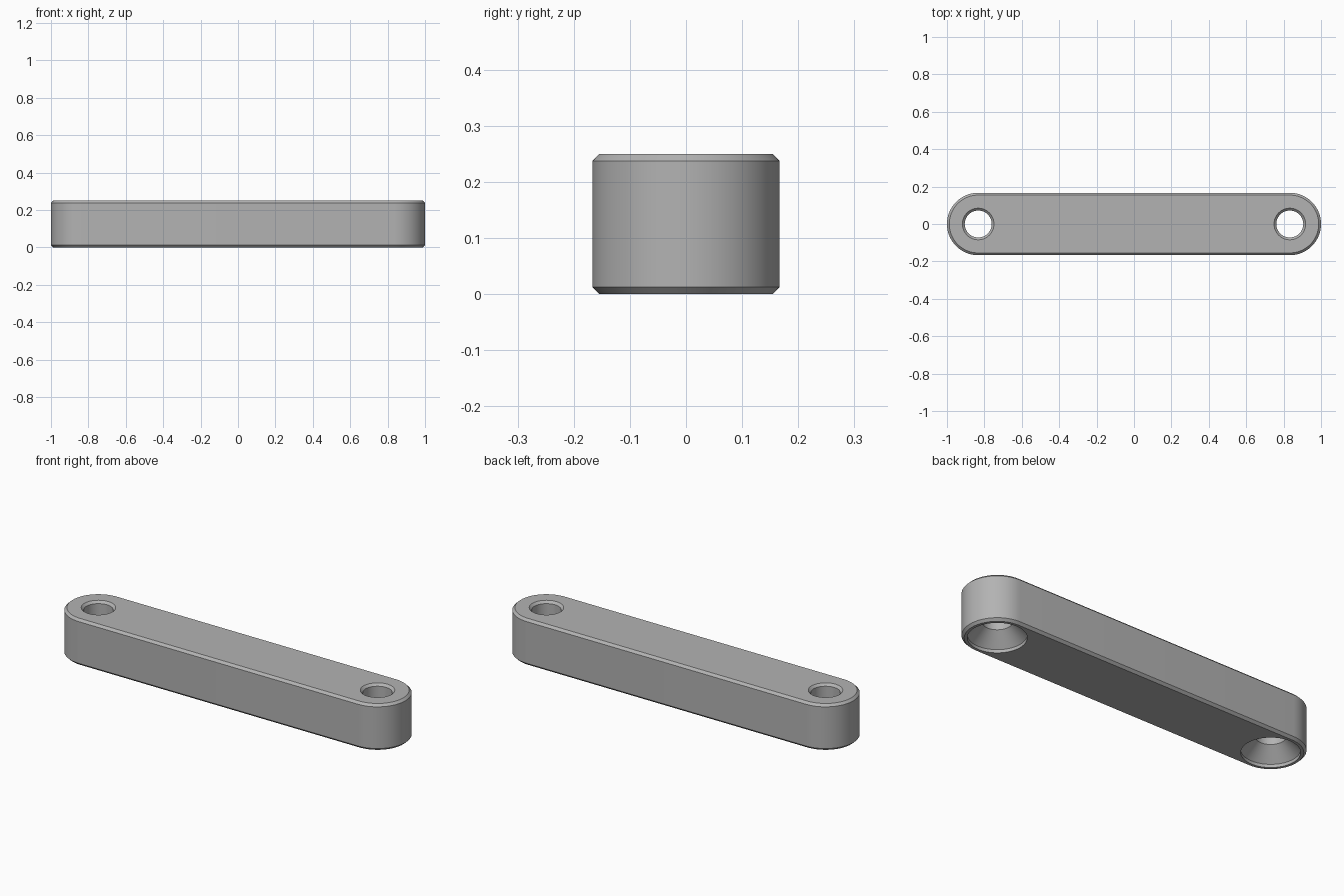
import bpy, bmesh, math

cube = bpy.data.objects.get("Cube")
if cube:
    bpy.data.objects.remove(cube)

HEIGHT, RADIUS, CENTRE, CHAMFER = 0.25, 0.167, 0.833, 0.0125
HOLE = 0.072

grey = bpy.data.materials.new("plain_grey")
grey.use_nodes = True
colour = (0.45, 0.45, 0.45, 1)
grey.diffuse_color = colour
grey.node_tree.nodes["Principled BSDF"].inputs["Base Color"].default_value = colour


def stadium(r, steps=32):
    """Outline of a bar with round ends."""
    pts = []
    for side, start in ((1, -math.pi / 2), (-1, math.pi / 2)):
        for i in range(steps + 1):
            a = start + math.pi * i / steps
            pts.append((side * CENTRE + r * math.cos(a), r * math.sin(a)))
    return pts


def circle(r, x, steps=64):
    angles = [2 * math.pi * i / steps for i in range(steps)]
    return [(x + r * math.cos(a), r * math.sin(a)) for a in angles]


def stack(name, outline, profile):
    """Closed solid joining one outline per (radius, height) pair."""
    bm = bmesh.new()
    rings = [[bm.verts.new((x, y, z)) for x, y in outline(r)] for r, z in profile]
    n = len(rings[0])
    for low, high in zip(rings, rings[1:]):
        for i in range(n):
            j = (i + 1) % n
            bm.faces.new((low[i], low[j], high[j], high[i]))
    bm.faces.new(rings[0][::-1])
    bm.faces.new(rings[-1])
    mesh = bpy.data.meshes.new(name)
    bm.to_mesh(mesh)
    bm.free()
    mesh.materials.append(grey)
    obj = bpy.data.objects.new(name, mesh)
    bpy.context.collection.objects.link(obj)
    return obj


# Bar with chamfered top and bottom edges
bar = stack("link_bar", stadium, [
    (RADIUS - CHAMFER, 0), (RADIUS, CHAMFER),
    (RADIUS, HEIGHT - CHAMFER), (RADIUS - CHAMFER, HEIGHT)])

# Screw holes: countersunk below, lightly chamfered on top
hole_profile = [
    (0.14, -0.05), (0.14, 0.017), (HOLE, 0.085),
    (HOLE, HEIGHT - CHAMFER), (HOLE + CHAMFER, HEIGHT), (HOLE + CHAMFER, HEIGHT + 0.05)]
cutters = []
for label, x in (("left", CENTRE), ("right", -CENTRE)):
    cutter = stack(label + "_hole_cutter", lambda r: circle(r, x), hole_profile)
    cutter.hide_render = True
    cutters.append(cutter)
    cut = bar.modifiers.new(label + "_hole", "BOOLEAN")
    cut.operation, cut.solver, cut.object = "DIFFERENCE", "EXACT", cutter

# Apply the cuts, then smooth the round walls
bpy.ops.object.select_all(action="DESELECT")
bpy.context.view_layer.objects.active = bar
bar.select_set(True)
for modifier in list(bar.modifiers):
    bpy.ops.object.modifier_apply(modifier=modifier.name)
for cutter in cutters:
    bpy.data.objects.remove(cutter)
bpy.ops.object.shade_smooth_by_angle(angle=math.radians(30))
